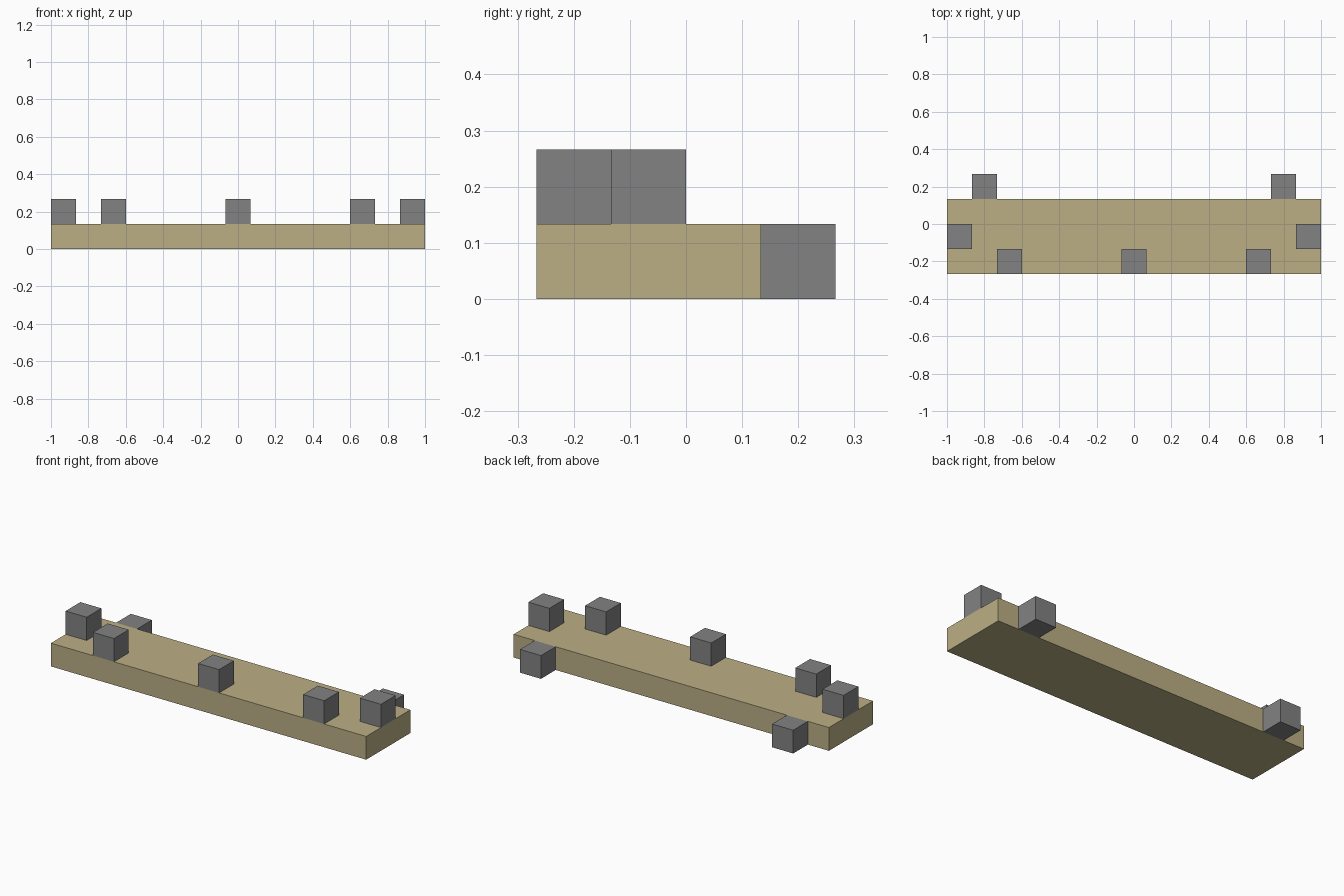
import bpy

default = bpy.data.objects.get("Cube")
if default:
    bpy.data.objects.remove(default, do_unlink=True)

U = 2 / 15  # edge length of one block


def material(name, rgb):
    mat = bpy.data.materials.new(name)
    mat.use_nodes = True
    color = (*rgb, 1)
    mat.diffuse_color = color
    mat.node_tree.nodes["Principled BSDF"].inputs["Base Color"].default_value = color
    return mat


def box(name, center, size, mat):
    """Flat-shaded box; center and size are in block units."""
    bpy.ops.mesh.primitive_cube_add(size=1, location=[c * U for c in center])
    obj = bpy.context.object
    obj.name = name
    obj.scale = [s * U for s in size]
    bpy.ops.object.transform_apply(location=False, rotation=False, scale=True)
    obj.data.materials.append(mat)
    return obj


sand = material("sand", (0.50, 0.43, 0.235))
grey = material("stone grey", (0.223, 0.223, 0.223))

# Long base slab, set forward to leave room for the rear blocks
box("base_slab", (0, -0.5, 0.5), (15, 3, 1), sand)

# Middle block on the front edge
box("front_middle_block", (0, -1.5, 1.5), (1, 1, 1), grey)

# Mirrored blocks: front edge, slab ends, and behind the slab
for side, sign in (("left", 1), ("right", -1)):
    box(f"{side}_front_block", (sign * 5, -1.5, 1.5), (1, 1, 1), grey)
    box(f"{side}_end_block", (sign * 7, -0.5, 1.5), (1, 1, 1), grey)
    box(f"{side}_rear_block", (sign * 6, 1.5, 0.5), (1, 1, 1), grey)
